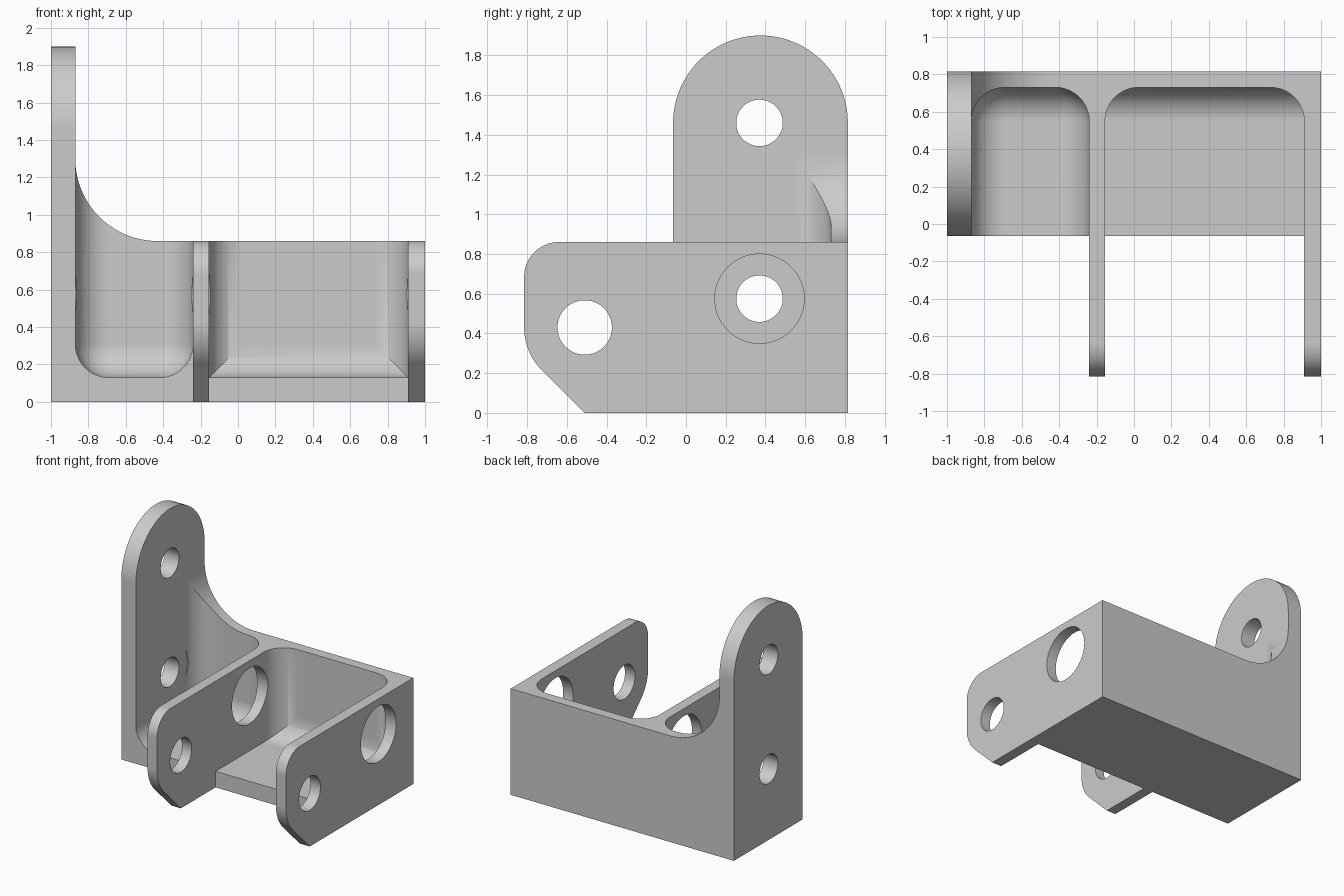
import bpy, bmesh
from math import cos, sin, radians
from mathutils import Matrix, Vector

if "Cube" in bpy.data.objects:
    bpy.data.objects.remove(bpy.data.objects["Cube"])

FRONT, BACK, TOP = -0.065, 0.815, 0.86
PLATE_IN = -0.87          # inner face of the tall plate
FLOOR, WALL = 0.13, 0.73  # bay floor height, inner face of back wall
R = 0.18                  # bay fillet radius
PIVOT_Y = 0.37

metal = bpy.data.materials.new("grey metal")
metal.use_nodes = True
grey = (0.6, 0.6, 0.6, 1)
metal.diffuse_color = grey
metal.node_tree.nodes["Principled BSDF"].inputs["Base Color"].default_value = grey


def arc(cx, cy, r, start, end, steps=20):
    angles = [radians(start + (end - start) * i / steps) for i in range(steps + 1)]
    return [(cx + r * cos(a), cy + r * sin(a)) for a in angles]


def finish(bm, name):
    bmesh.ops.recalc_face_normals(bm, faces=bm.faces)
    mesh = bpy.data.meshes.new(name)
    bm.to_mesh(mesh)
    bm.free()
    mesh.materials.append(metal)
    obj = bpy.data.objects.new(name, mesh)
    bpy.context.collection.objects.link(obj)
    return obj


def prism(name, outline, axis, low, high):
    """Extrude a 2D outline along the given axis."""
    place = {"X": lambda p: (low, p[0], p[1]),
             "Y": lambda p: (p[0], low, p[1]),
             "Z": lambda p: (p[0], p[1], low)}[axis]
    bm = bmesh.new()
    face = bm.faces.new([bm.verts.new(place(p)) for p in outline])
    shift = Vector([high - low if a == axis else 0 for a in "XYZ"])
    moved = bmesh.ops.extrude_face_region(bm, geom=[face])["geom"]
    bmesh.ops.translate(bm, vec=shift, verts=[v for v in moved if isinstance(v, bmesh.types.BMVert)])
    return finish(bm, name)


def rounded_box(name, low, high, radius):
    low, high = Vector(low), Vector(high)
    bm = bmesh.new()
    bmesh.ops.create_cube(bm, size=1, matrix=Matrix.Translation((low + high) / 2)
                          @ Matrix.Diagonal((*(high - low), 1)))
    bmesh.ops.bevel(bm, geom=bm.edges[:], offset=radius, segments=12,
                    profile=0.5, affect="EDGES", clamp_overlap=True)
    return finish(bm, name)


def combine(target, other, operation):
    mod = target.modifiers.new(operation.lower(), "BOOLEAN")
    mod.operation, mod.solver, mod.object = operation, "EXACT", other
    bpy.context.view_layer.objects.active = target
    bpy.ops.object.modifier_apply(modifier=mod.name)
    bpy.data.objects.remove(other)


# Body block, with the sweep that rises to the tall plate
sweep = 0.44
outline = [(-0.95, 0), (1, 0), (1, TOP)]
outline += arc(PLATE_IN + sweep, TOP + sweep, sweep, 270, 180, 32)
outline += [(-0.95, TOP + sweep)]
bracket = prism("bracket", outline, "Y", FRONT, BACK)

# Tall end plate with a round top
outline = [(FRONT, 0), (BACK, 0)] + arc((FRONT + BACK) / 2, 1.46, 0.44, 0, 180, 48)
combine(bracket, prism("tall_plate", outline, "X", -1, PLATE_IN), "UNION")

# Two forward arms
outline = [(BACK, 0), (BACK, TOP)] + arc(-0.64, TOP - 0.175, 0.175, 90, 180)
outline += arc(-0.51, 0.43, 0.305, 180, 225) + [(-0.51, 0)]
for name, low, high in (("middle_arm", -0.24, -0.155), ("end_arm", 0.91, 1)):
    combine(bracket, prism(name, outline, "X", low, high), "UNION")

# Narrow bay, filleted on every inner edge
combine(bracket, rounded_box("narrow_bay", (PLATE_IN, -0.7, FLOOR), (-0.24, WALL, 2.4), R), "DIFFERENCE")

# Wide bay, rounded at the back corners and along the back of the floor
left, right = -0.155, 0.91
outline = [(left, -1), (right, -1)]
outline += arc(right - R, WALL - R, R, 0, 90) + arc(left + R, WALL - R, R, 90, 180)
wide_bay = prism("wide_bay", outline, "Z", FLOOR, 1.2)
outline = [(-1.1, 1.3), (-1.1, FLOOR)] + arc(WALL - R, FLOOR + R, R, 270, 360) + [(WALL, 1.3)]
combine(wide_bay, prism("wide_bay_floor", outline, "X", -0.5, 1.2), "INTERSECT")
combine(bracket, wide_bay, "DIFFERENCE")

# Holes: arm tips, large arm bores, and two in the tall plate
for y, z, r, low, high in ((-0.51, 0.43, 0.137, -0.5, 1.2),
                           (PIVOT_Y, 0.575, 0.225, PLATE_IN, 1.2),
                           (PIVOT_Y, 0.575, 0.117, -1.2, -0.6),
                           (PIVOT_Y, 1.46, 0.117, -1.2, -0.6)):
    circle = arc(y, z, r, 0, 360, 64)[:-1]
    combine(bracket, prism("hole", circle, "X", low, high), "DIFFERENCE")

# Smooth curves, crisp edges
bpy.ops.object.select_all(action="DESELECT")
bracket.select_set(True)
bpy.context.view_layer.objects.active = bracket
bpy.ops.object.shade_smooth_by_angle(angle=radians(30))
weighted = bracket.modifiers.new("even_shading", "WEIGHTED_NORMAL")
weighted.keep_sharp = True
